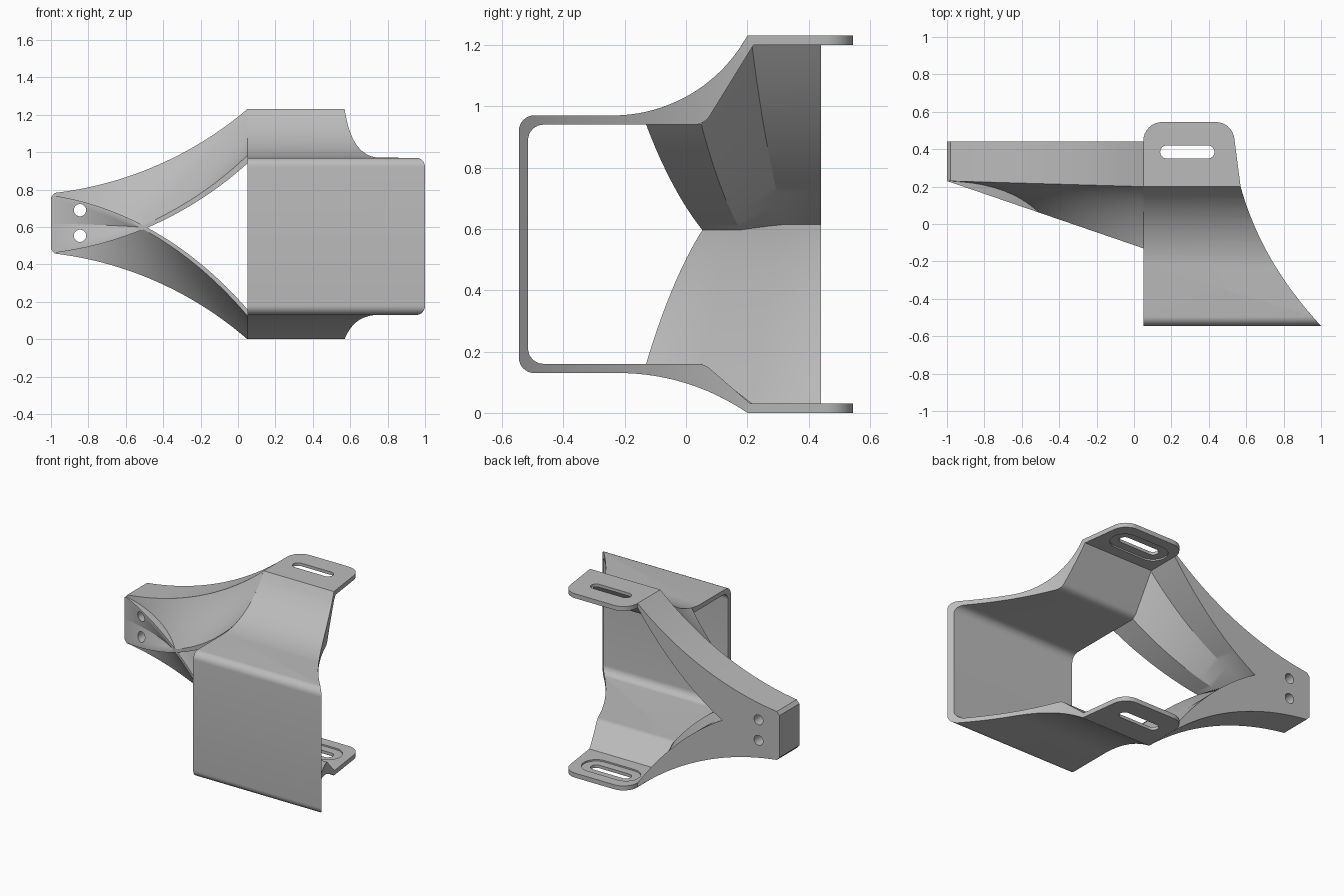
import bpy, bmesh, math
from mathutils import Vector

cube = bpy.data.objects.get("Cube")
if cube:
    bpy.data.objects.remove(cube, do_unlink=True)

grey = bpy.data.materials.new("satin_grey")
grey.use_nodes = True
grey.diffuse_color = (0.5, 0.5, 0.5, 1)
grey.node_tree.nodes["Principled BSDF"].inputs["Base Color"].default_value = (0.5, 0.5, 0.5, 1)


def loft(name, rings):
    """Closed solid through a list of equal-length rings."""
    bm = bmesh.new()
    vs = [[bm.verts.new(p) for p in ring] for ring in rings]
    n = len(vs[0])
    for a, b in zip(vs, vs[1:]):
        for i in range(n):
            j = (i + 1) % n
            bm.faces.new((a[i], a[j], b[j], b[i]))
    bm.faces.new(vs[0])
    bm.faces.new(vs[-1])
    bmesh.ops.recalc_face_normals(bm, faces=bm.faces)
    mesh = bpy.data.meshes.new(name)
    bm.to_mesh(mesh)
    bm.free()
    mesh.materials.append(grey)
    ob = bpy.data.objects.new(name, mesh)
    bpy.context.collection.objects.link(ob)
    return ob


def rounded(corners, steps=8):
    """Outline with circular fillets; each corner is (a, b) or (a, b, radius)."""
    out = []
    for i, c in enumerate(corners):
        p = Vector(c[:2])
        if len(c) == 2:
            out.append(p)
            continue
        d0 = (Vector(corners[i - 1][:2]) - p).normalized()
        d1 = (Vector(corners[(i + 1) % len(corners)][:2]) - p).normalized()
        half = d0.angle(d1) / 2
        w = math.sin(half)
        t = c[2] / math.tan(half)
        for k in range(steps + 1):
            s = k / steps
            b0, b1, b2 = (1 - s) ** 2, 2 * s * (1 - s) * w, s * s
            out.append((b0 * (p + d0 * t) + b1 * p + b2 * (p + d1 * t)) / (b0 + b1 + b2))
    return out


def plan_prism(name, outline, z0, z1):
    return loft(name, [[(p[0], p[1], z) for p in outline] for z in (z0, z1)])


def boolean(ob, cutter, operation):
    mod = ob.modifiers.new("cut", 'BOOLEAN')
    mod.solver = 'EXACT'
    mod.operation = operation
    mod.object = cutter
    bpy.ops.object.select_all(action='DESELECT')
    bpy.context.view_layer.objects.active = ob
    ob.select_set(True)
    bpy.ops.object.modifier_apply(modifier=mod.name)


def finish(ob):
    bpy.ops.object.select_all(action='DESELECT')
    bpy.context.view_layer.objects.active = ob
    ob.select_set(True)
    bpy.ops.object.shade_smooth_by_angle(angle=math.radians(28))


def flare(y, flat, edge, start):
    """Outer wall height: level, then a tangent arc out to the flange at y = 0.2."""
    if y <= start:
        return flat
    d, length = abs(edge - flat), 0.2 - start
    r = (length ** 2 + d ** 2) / (2 * d)
    rise = r - math.sqrt(r * r - (y - start) ** 2)
    return flat + math.copysign(rise, edge - flat)


UPPER = dict(flat=0.97, edge=1.23, start=-0.24)
LOWER = dict(flat=0.13, edge=0.0, start=-0.22)
BACK, LEFT = 0.545, 0.05

# Shroud: C-shaped wall with two flanges, trimmed to a curved plan
ys = [0.2 - 0.42 * k / 20 for k in range(21)]
profile = [(BACK, 1.23)] + [(y, flare(y, **UPPER)) for y in ys]
profile += [(-BACK, 0.97, 0.05), (-BACK, 0.13, 0.05)]
profile += [(y, flare(y, **LOWER)) for y in reversed(ys)]
profile += [(BACK, 0), (BACK, 0.03), (0.21, 0.03), (0.06, 0.16, 0.06),
            (-0.515, 0.16, 0.05), (-0.515, 0.94, 0.05),
            (0.06, 0.94, 0.06), (0.22, 1.2), (BACK, 1.2)]
section = rounded(profile)
shroud = loft("shroud", [[(x, p[0], p[1]) for p in section] for x in (LEFT, 1.1)])

sweep = []
for k in range(25):
    s = k / 24
    p = (1 - s) ** 2 * Vector((1.0, -BACK)) + 2 * s * (1 - s) * Vector((0.68, -0.2)) + s * s * Vector((0.57, 0.2))
    sweep.append((p.x, p.y))
plan = rounded([(0.0, -0.7), (1.0, -0.7)] + sweep +
               [(0.525, BACK, 0.1), (LEFT, BACK, 0.1), (LEFT, 0.3), (0.0, 0.3)])
trim = plan_prism("trim_cutter", plan, -0.2, 1.5)
boolean(shroud, trim, 'INTERSECT')
cutters = [trim]


# Flange slots, each with a shallow pocket on the inner face
def stadium(x0, x1, r, y=0.385):
    return rounded([(x0, y - r, r * 0.999), (x1, y - r, r * 0.999),
                    (x1, y + r, r * 0.999), (x0, y + r, r * 0.999)])


for outline, z0, z1 in ((stadium(0.14, 0.43, 0.035), -0.1, 1.4),
                        (stadium(0.085, 0.485, 0.09), 0.02, 1.21)):
    cutters.append(plan_prism("slot_cutter", outline, z0, z1))
    boolean(shroud, cutters[-1], 'DIFFERENCE')
finish(shroud)

# Screw holes through the arm tip
holes = []
for z in (0.553, 0.69):
    circle = [(math.cos(a * math.tau / 32) * 0.033, math.sin(a * math.tau / 32) * 0.033) for a in range(32)]
    holes.append(loft("hole_cutter", [[(-0.845 + a, y, z + b) for a, b in circle] for y in (-0.2, 0.7)]))
cutters += holes


# Arms: the flared wall lofts along an arc into an upright tip block
def drop(x):
    height = lambda v: math.sqrt(1 - (0.105 + (v + 1) / 1.95) ** 2)
    return 1 - (height(-1) - height(x)) / (height(-1) - height(LEFT))


def arm(name, wall, inner, edge_in, tip_edge, tip_front):
    n = 14
    first, last = [], []
    for k in range(n + 1):
        f = k / n
        y = 0.2 - 0.33 * f
        first.append((y, flare(y, **wall)))
        last.append((0.23, tip_edge + (tip_front - tip_edge) * f * 0.95))
    first += [(-0.13, inner), (0.05, inner), (0.215, edge_in), (0.44, edge_in), (0.44, wall["edge"])]
    last += [(y, tip_front) for y in (0.23, 0.3, 0.4, 0.44)] + [(0.44, tip_edge)]
    rings = []
    for x in [LEFT - 1.03 * i / 40 for i in range(41)] + [-0.993, -1.0]:
        w, u = (LEFT - x) / 1.05, drop(x)
        inset = max(0, -0.98 - x)
        low, high = 0.46 + inset, 0.78 - inset
        ring = []
        for a, b in zip(first, last):
            z = a[1] + (b[1] - a[1]) * u
            if inset:
                z = min(max(z, low), high)
            ring.append((x, a[0] + (b[0] - a[0]) * w, z))
        rings.append(ring)
    ob = loft(name, rings)
    for hole in holes:
        boolean(ob, hole, 'DIFFERENCE')
    finish(ob)


arm("upper_arm", UPPER, 0.94, 1.2, 0.78, 0.46)
arm("lower_arm", LOWER, 0.16, 0.03, 0.46, 0.77)

for c in cutters:
    bpy.data.objects.remove(c, do_unlink=True)
